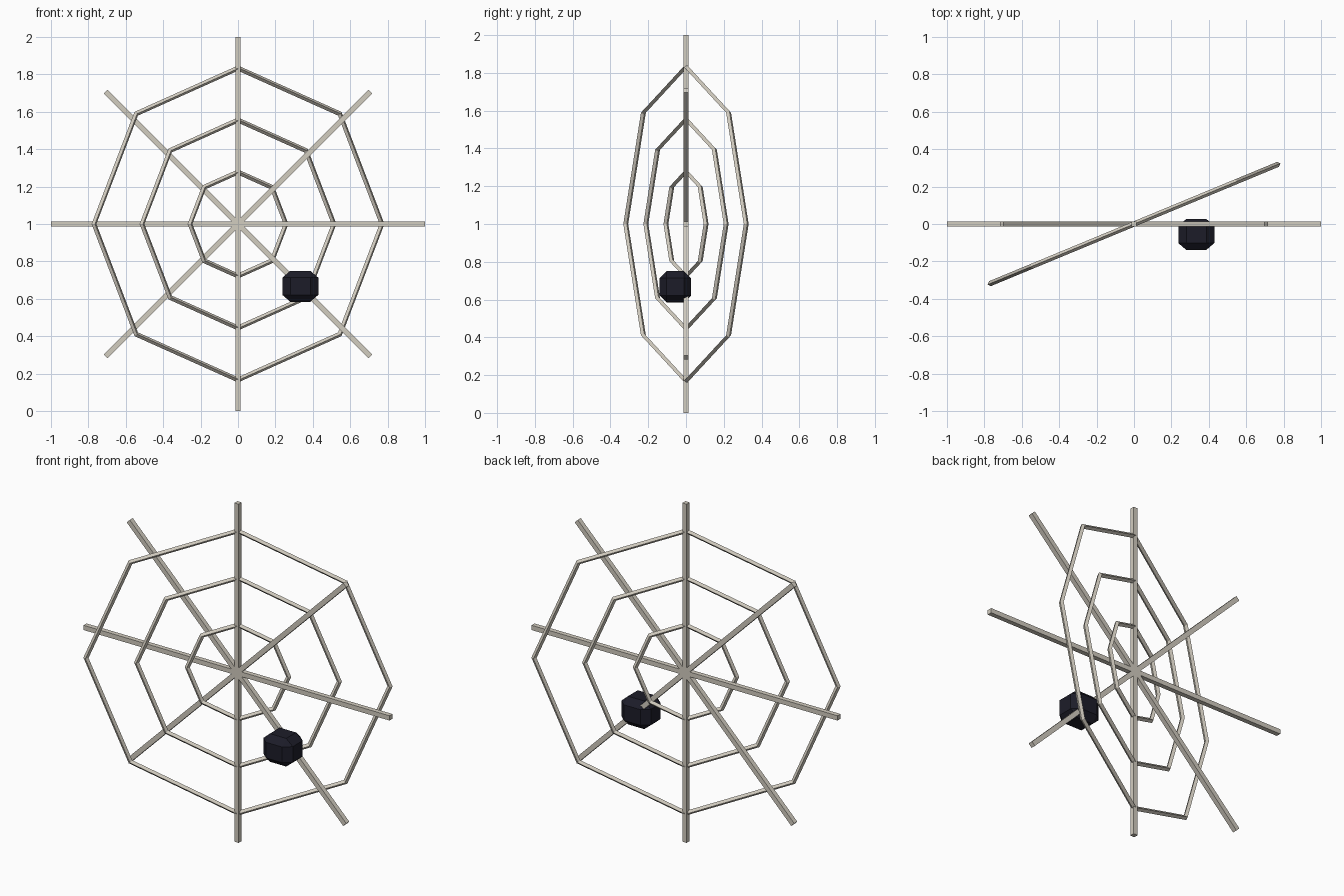
import bpy, bmesh, math
from mathutils import Matrix, Vector

cube = bpy.data.objects.get("Cube")
if cube:
    bpy.data.objects.remove(cube, do_unlink=True)


def material(name, color):
    m = bpy.data.materials.new(name)
    m.use_nodes = True
    m.diffuse_color = color
    m.node_tree.nodes["Principled BSDF"].inputs["Base Color"].default_value = color
    return m


def add_object(name, bm, mat):
    bmesh.ops.recalc_face_normals(bm, faces=bm.faces[:])
    mesh = bpy.data.meshes.new(name)
    bm.to_mesh(mesh)
    bm.free()
    mesh.materials.append(mat)
    obj = bpy.data.objects.new(name, mesh)
    bpy.context.collection.objects.link(obj)
    return obj


silk = material("pale_silk", (0.65, 0.61, 0.53, 1))
dark = material("dark_body", (0.012, 0.012, 0.022, 1))
CENTER = Vector((0, 0, 1))
THICK = 0.028

# Four square bars crossing at the hub
for i in range(4):
    bm = bmesh.new()
    bmesh.ops.create_cube(bm, size=1)
    bm.transform(Matrix.Translation(CENTER)
                 @ Matrix.Rotation(i * math.pi / 4, 4, "Y")
                 @ Matrix.Diagonal((2, THICK, THICK, 1)))
    add_object(f"spoke_{i + 1}", bm, silk)

# Eight-sided rings with a diamond section, turned about the vertical axis
TURN = Matrix.Translation(CENTER) @ Matrix.Rotation(math.pi / 8, 4, "Z")
for n in (1, 2, 3):
    radius = n * 0.2778
    bm = bmesh.new()
    loops = []
    for i in range(8):
        a = i * math.pi / 4
        loop = []
        for j in range(4):
            b = j * math.pi / 2
            r = radius + THICK / 2 * math.cos(b)
            p = (r * math.cos(a), THICK / 2 * math.sin(b), r * math.sin(a))
            loop.append(bm.verts.new(p))
        loops.append(loop)
    for i in range(8):
        here, there = loops[i], loops[(i + 1) % 8]
        for j in range(4):
            k = (j + 1) % 4
            bm.faces.new((here[j], here[k], there[k], there[j]))
    bm.transform(TURN)
    add_object(f"web_ring_{n}", bm, silk)

# Chamfered body sitting on the lower left spoke
bm = bmesh.new()
bmesh.ops.create_cube(bm, size=0.166)
bmesh.ops.bevel(bm, geom=bm.edges[:], offset=0.037, segments=1,
                affect="EDGES", profile=0.5)
bm.transform(Matrix.Translation((0.333, -0.056, 0.667))
             @ Matrix.Diagonal((1.16, 1, 1, 1)))
add_object("spider_body", bm, dark)
